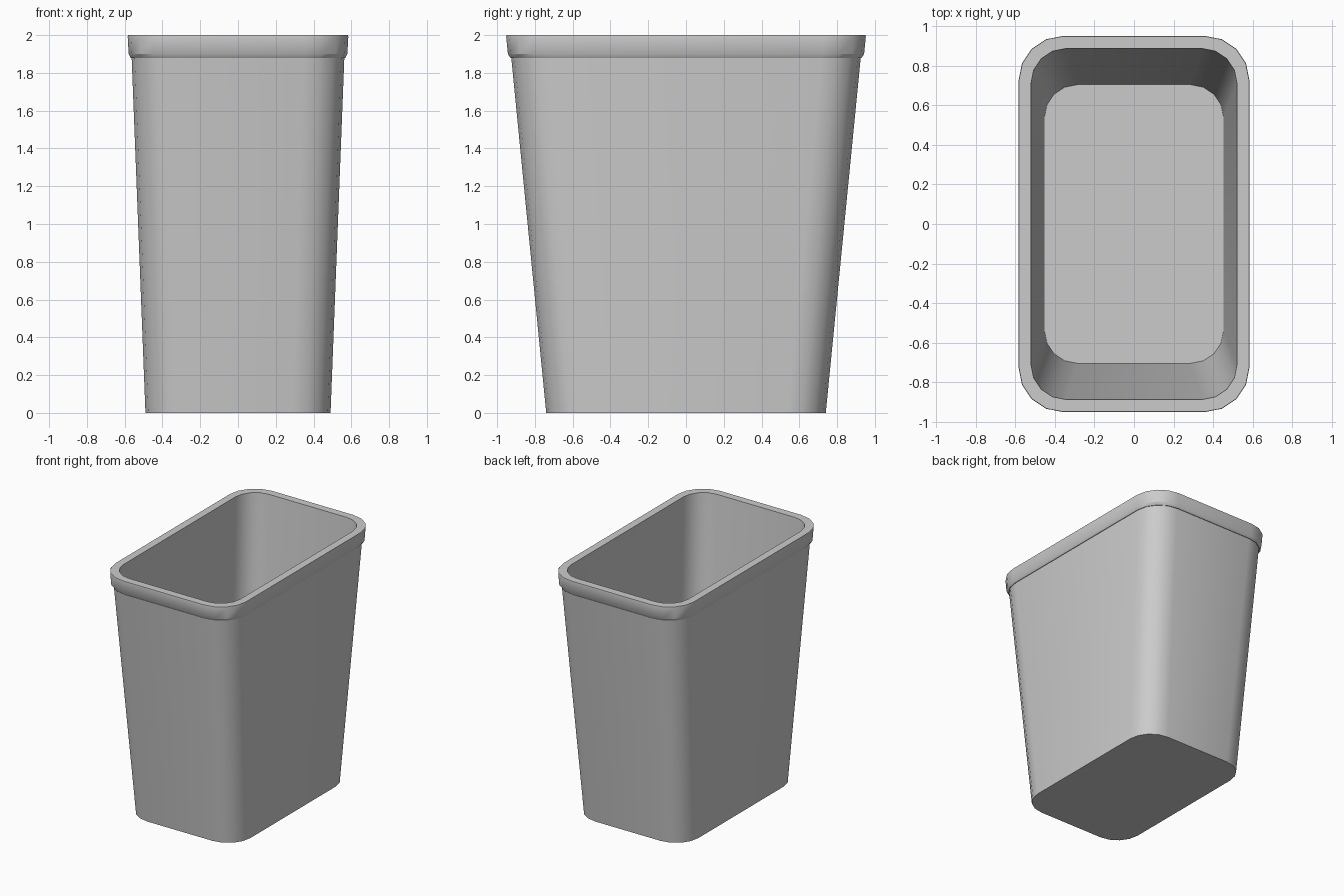
import bpy, bmesh
from math import sin, cos, pi, radians

if "Cube" in bpy.data.objects:
    bpy.data.objects.remove(bpy.data.objects["Cube"])

SEG = 4  # segments per rounded corner


def rounded_rect(bm, hx, hy, r, z):
    """Ring of verts: rectangle of half sizes hx, hy with corner radius r."""
    ring = []
    for c, (sx, sy) in enumerate([(1, 1), (-1, 1), (-1, -1), (1, -1)]):
        for i in range(SEG + 1):
            a = pi / 2 * (c + i / SEG)
            ring.append(bm.verts.new((sx * (hx - r) + r * cos(a),
                                      sy * (hy - r) + r * sin(a), z)))
    return ring


# Cross-sections from the outer base, over the rim, down to the inner floor
sections = [
    (0.49, 0.74, 0.20, 0.0),       # outer base
    (0.563, 0.925, 0.21, 1.88),    # top of outer wall
    (0.568, 0.93, 0.215, 1.88),    # rim underside
    (0.579, 0.943, 0.22, 1.90),    # rim lower edge
    (0.584, 0.952, 0.225, 1.99),   # rim side
    (0.582, 0.950, 0.223, 2.0),    # rim top, outer
    (0.521, 0.888, 0.175, 2.0),    # rim top, inner
    (0.453, 0.705, 0.165, 0.04),   # inner floor
]

bm = bmesh.new()
rings = [rounded_rect(bm, *s) for s in sections]
for lo, hi in zip(rings, rings[1:]):
    n = len(lo)
    for i in range(n):
        j = (i + 1) % n
        bm.faces.new((lo[i], lo[j], hi[j], hi[i]))
bm.faces.new(rings[0][::-1])   # underside
bm.faces.new(rings[-1])        # floor

mesh = bpy.data.meshes.new("waste_bin")
bm.to_mesh(mesh)
bm.free()
waste_bin = bpy.data.objects.new("waste_bin", mesh)
bpy.context.collection.objects.link(waste_bin)

# Smooth corners, crisp rim and base edges
bpy.context.view_layer.objects.active = waste_bin
waste_bin.select_set(True)
bpy.ops.object.shade_smooth_by_angle(angle=radians(30))
